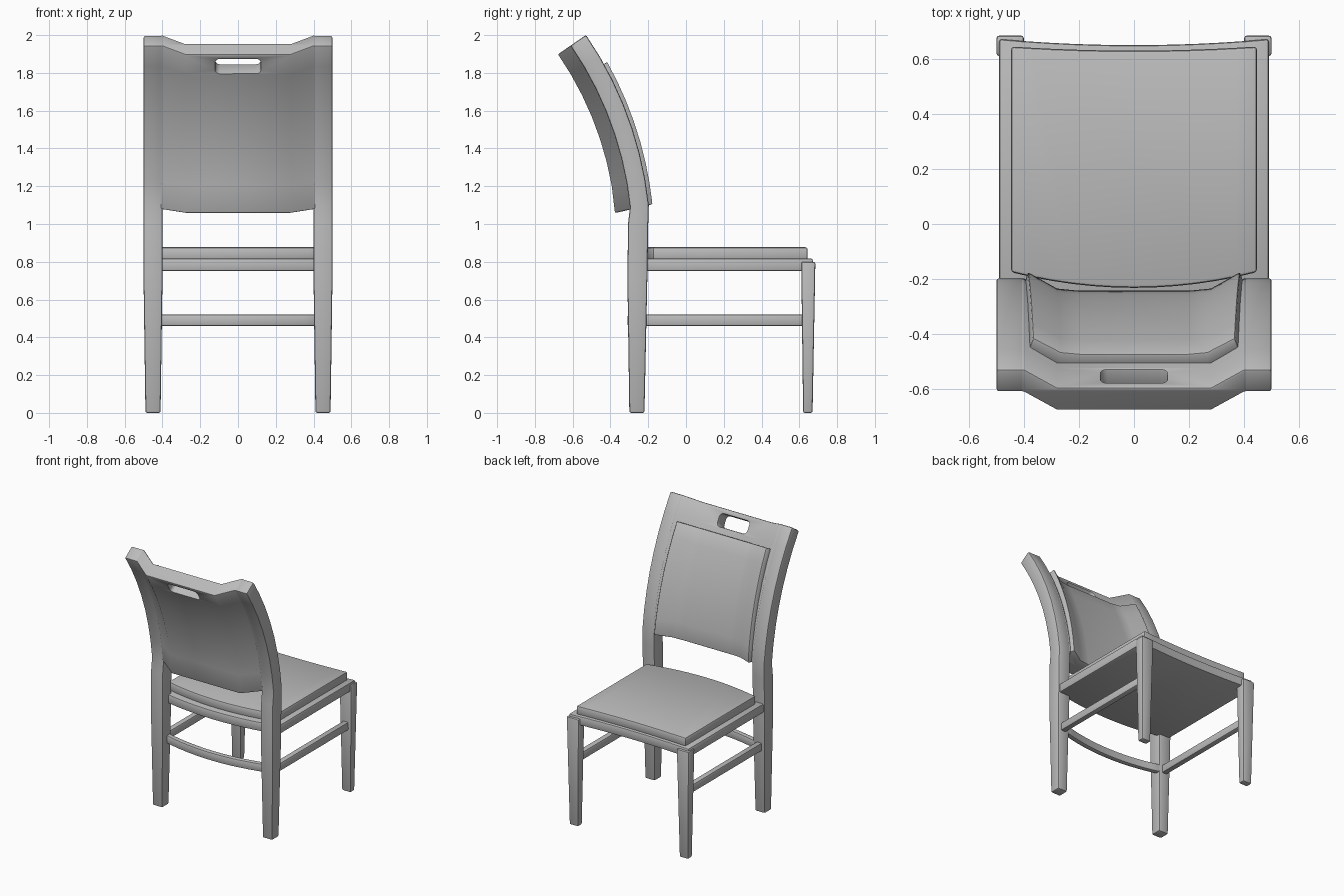
import bpy, bmesh
from math import sin, cos, radians
from mathutils import Matrix, Vector

if "Cube" in bpy.data.objects:
    bpy.data.objects.remove(bpy.data.objects["Cube"])

GREY = (0.5, 0.5, 0.5, 1)
mat = bpy.data.materials.new("plain grey")
mat.use_nodes = True
mat.diffuse_color = GREY
mat.node_tree.nodes["Principled BSDF"].inputs["Base Color"].default_value = GREY

RADIUS, LOW, HIGH = 1.95, radians(6), radians(34.5)


def back_point(a, x, n, shear=0):
    """Point on the curved back: a = arc angle, n = depth behind the post front."""
    return Vector((x, -0.197 - RADIUS * (cos(LOW) - cos(a)) - n * cos(a),
                   1.1 + RADIUS * (sin(a) - sin(LOW)) - n * (sin(a) + shear)))


def arc(start, end, steps):
    return [start + (end - start) * i / steps for i in range(steps + 1)]


def loft(name, rings):
    """Skin a list of closed rings and cap both ends."""
    bm = bmesh.new()
    rows = [[bm.verts.new(p) for p in ring] for ring in rings]
    for low, high in zip(rows, rows[1:]):
        for i in range(len(low)):
            j = (i + 1) % len(low)
            bm.faces.new((low[i], low[j], high[j], high[i]))
    bm.faces.new(rows[0][::-1])
    bm.faces.new(rows[-1])
    bmesh.ops.recalc_face_normals(bm, faces=bm.faces)
    mesh = bpy.data.meshes.new(name)
    bm.to_mesh(mesh)
    bm.free()
    ob = bpy.data.objects.new(name, mesh)
    bpy.context.collection.objects.link(ob)
    mesh.materials.append(mat)
    return ob


def finish(ob, width=0.01):
    """Rounded edges with smooth shading."""
    bpy.ops.object.select_all(action="DESELECT")
    ob.select_set(True)
    bpy.context.view_layer.objects.active = ob
    bev = ob.modifiers.new("rounded edges", "BEVEL")
    bev.width, bev.segments, bev.limit_method = width, 2, "ANGLE"
    bev.angle_limit = radians(35)
    bpy.ops.object.modifier_apply(modifier=bev.name)
    bpy.ops.object.shade_smooth_by_angle(angle=radians(35))


def rect(x, half, front, back, z):
    return [Vector((x + sx * half, y, z))
            for sx, y in ((-1, back), (1, back), (1, front), (-1, front))]


def slab(name, half, back, front, z0, z1, width=0.01):
    """Flat board; back and front are (y at the sides, y in the middle)."""
    xs = arc(-half, half, 12)

    def edge(ends, x):
        return ends[0] + (ends[1] - ends[0]) * (1 - (x / half) ** 2)

    outline = [(x, edge(back, x)) for x in xs] + [(x, edge(front, x)) for x in xs[::-1]]
    finish(loft(name, [[Vector((x, y, z)) for x, y in outline] for z in (z0, z1)]), width)


# Legs and side stretchers, one set per side
for side, s in (("left", 1), ("right", -1)):
    cx = s * 0.45
    rings = [rect(cx, 0.04, -0.22, -0.30, 0),
             rect(cx, 0.05, -0.205, -0.31, 0.7),
             rect(cx, 0.05, -0.2, -0.307, 1.0)]
    for a in arc(LOW, HIGH, 7):
        rings.append([back_point(a, cx + dx, n) for dx, n in
                      ((-0.05, 0.1), (0.05, 0.1), (0.05, 0), (-0.05, 0))])
    finish(loft(side + "_back_leg", rings))
    finish(loft(side + "_front_leg", [rect(cx, 0.036, 0.67, 0.62, 0),
                                      rect(cx, 0.05, 0.685, 0.61, 0.8)]))
    finish(loft(side + "_stretcher", [rect(cx, 0.022, 0.64, -0.25, 0.46),
                                      rect(cx, 0.022, 0.64, -0.25, 0.52)]))

# Curved back stretcher, seat frame and cushion
slab("back_stretcher", 0.42, (-0.25, -0.31), (-0.21, -0.27), 0.46, 0.52)
slab("seat_frame", 0.49, (-0.22, -0.28), (0.672, 0.65), 0.75, 0.817)
slab("seat_cushion", 0.447, (-0.175, -0.232), (0.645, 0.63), 0.81, 0.877, 0.012)

# Dished back panel between the posts
section = [(-0.41, 0), (-0.4, 0), (-0.28, 0.08), (0.28, 0.08), (0.4, 0), (0.41, 0),
           (0.41, 0.1), (0.4, 0.1), (0.28, 0.18), (-0.28, 0.18), (-0.4, 0.1), (-0.41, 0.1)]
panel = loft("back_panel", [[back_point(a, x, n, 0.13 if a == LOW else 0)
                             for x, n in section] for a in arc(LOW, HIGH, 7)])

# Hand hole cut square through the panel
tilt = radians(32)
bm = bmesh.new()
bmesh.ops.create_cube(bm, size=1, matrix=Matrix.Diagonal((0.24, 0.4, 0.09, 1)))
through = [e for e in bm.edges if abs(e.verts[0].co.y - e.verts[1].co.y) > 0.1]
bmesh.ops.bevel(bm, geom=through, offset=0.025, segments=4, profile=0.5, affect="EDGES")
bm.transform(Matrix.Translation(back_point(tilt, 0, 0.13)) @ Matrix.Rotation(tilt, 4, "X"))
mesh = bpy.data.meshes.new("hole_cutter")
bm.to_mesh(mesh)
bm.free()
cutter = bpy.data.objects.new("hole_cutter", mesh)
cutter.hide_render = True
bpy.context.collection.objects.link(cutter)
cut = panel.modifiers.new("hand hole", "BOOLEAN")
cut.operation, cut.object, cut.solver = "DIFFERENCE", cutter, "EXACT"
bpy.context.view_layer.objects.active = panel
bpy.ops.object.modifier_apply(modifier=cut.name)
bpy.data.objects.remove(cutter)
finish(panel, 0.008)

# Upholstered pad on the front of the panel
pad = [(-0.385, -0.022), (-0.28, 0.037), (-0.2, 0.045), (0.2, 0.045), (0.28, 0.037),
       (0.385, -0.022), (0.4, 0.02), (0.28, 0.1), (-0.28, 0.1), (-0.4, 0.02)]
top = radians(29.2)
rings = []
for a in arc(LOW, top, 7):
    narrow = 1 - 0.05 * (a - LOW) / (top - LOW)
    rings.append([back_point(a, x * narrow, n, 0.13 if a == LOW else 0) for x, n in pad])
finish(loft("back_pad", rings), 0.006)
